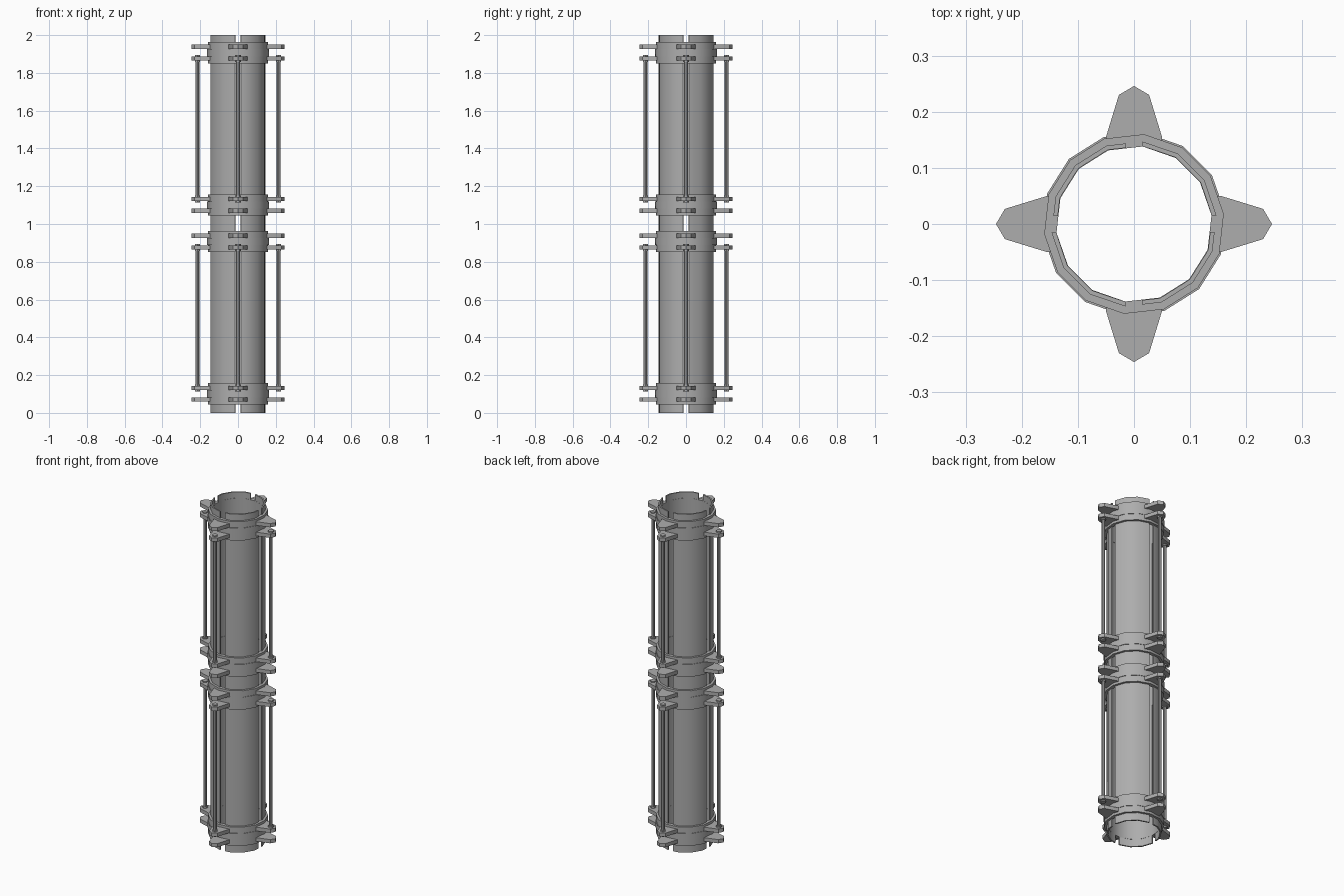
import bpy, bmesh, math
from mathutils import Matrix

cube = bpy.data.objects.get("Cube")
if cube:
    bpy.data.objects.remove(cube, do_unlink=True)

SIDES = 14
STEP = math.tau / SIDES
OFFSET = -math.pi / 4          # one corner lies on the diagonal

steel = bpy.data.materials.new("grey_steel")
steel.use_nodes = True
colour = (0.42, 0.42, 0.42, 1)
steel.diffuse_color = colour
steel.node_tree.nodes["Principled BSDF"].inputs["Base Color"].default_value = colour


def finish(name, bm):
    bmesh.ops.recalc_face_normals(bm, faces=bm.faces)
    mesh = bpy.data.meshes.new(name)
    bm.to_mesh(mesh)
    bm.free()
    mesh.materials.append(steel)
    obj = bpy.data.objects.new(name, mesh)
    bpy.context.collection.objects.link(obj)
    bpy.ops.object.select_all(action='DESELECT')
    obj.select_set(True)
    bpy.context.view_layer.objects.active = obj
    bpy.ops.object.shade_smooth_by_angle(angle=math.radians(30))
    return obj


def on_polygon(r, a):
    """Point at angle a on the many-sided outline of corner radius r."""
    d = r * math.cos(STEP / 2) / math.cos((a - OFFSET) % STEP - STEP / 2)
    return d * math.cos(a), d * math.sin(a)


def wall(bm, inner, outer, z0, z1, angles, closed):
    """Thick curved wall through the given angles."""
    loops = []
    for a in angles:
        (xi, yi), (xo, yo) = on_polygon(inner, a), on_polygon(outer, a)
        loops.append([bm.verts.new(p) for p in
                      ((xi, yi, z0), (xo, yo, z0), (xo, yo, z1), (xi, yi, z1))])
    pairs = list(zip(loops, loops[1:]))
    if closed:
        pairs.append((loops[-1], loops[0]))
    else:
        bm.faces.new(loops[0])
        bm.faces.new(loops[-1])
    for p, q in pairs:
        for k in range(4):
            n = (k + 1) % 4
            bm.faces.new((p[k], p[n], q[n], q[k]))


def ring(name, inner, outer, z0, z1):
    bm = bmesh.new()
    wall(bm, inner, outer, z0, z1, [OFFSET + STEP * i for i in range(SIDES)], True)
    return finish(name, bm)


def cylinder(bm, x, radius, z0, z1, sides):
    bmesh.ops.create_cone(bm, cap_ends=True, segments=sides, radius1=radius,
                          radius2=radius, depth=z1 - z0,
                          matrix=Matrix.Translation((x, 0, (z0 + z1) / 2)))


# Tube of four curved panels separated by narrow slots
half_slot = math.asin(0.015 / 0.147)
corners = [OFFSET + STEP * i for i in range(-SIDES, 2 * SIDES)]
for i in range(4):
    start = i * math.pi / 2 + half_slot
    end = (i + 1) * math.pi / 2 - half_slot
    between = [a for a in corners if start + 0.01 < a < end - 0.01]
    panel = bmesh.new()
    wall(panel, 0.14, 0.148, 0, 2, [start] + between + [end], False)
    finish(f"tube_panel_{i + 1}", panel)

# Clamp collars, each with two levels of four lugs
LUG = ((0.14, -0.05), (0.155, -0.05), (0.23, -0.027), (0.246, 0),
       (0.23, 0.027), (0.155, 0.05), (0.14, 0.05))


def lug(name, z, turn):
    bm = bmesh.new()
    face = bm.faces.new([bm.verts.new((x, y, z - 0.011)) for x, y in LUG])
    top = bmesh.ops.extrude_face_region(bm, geom=[face])["geom"]
    bmesh.ops.translate(bm, vec=(0, 0, 0.022),
                        verts=[v for v in top if isinstance(v, bmesh.types.BMVert)])
    finish(name, bm).rotation_euler.z = turn


for c, mid in enumerate((0.101, 0.907, 1.101, 1.907), 1):
    ring(f"collar_{c}", 0.139, 0.161, mid - 0.056, mid + 0.056)
    ring(f"collar_band_{c}", 0.15, 0.164, mid - 0.019, mid + 0.019)
    for level, dz in (("lower", -0.031), ("upper", 0.031)):
        for i in range(4):
            lug(f"{level}_lug_{c}_{i + 1}", mid + dz, i * math.pi / 2)

# Tie rods with a nut at each end, four around each half
for half, base in (("lower", 0), ("upper", 1)):
    for i in range(4):
        bm = bmesh.new()
        z0, z1 = base + 0.132, base + 0.876
        cylinder(bm, 0.215, 0.01, z0, z1, 8)
        for z in (z0, z1):
            cylinder(bm, 0.215, 0.016, z - 0.018, z + 0.018, 6)
        finish(f"{half}_tie_rod_{i + 1}", bm).rotation_euler.z = i * math.pi / 2
